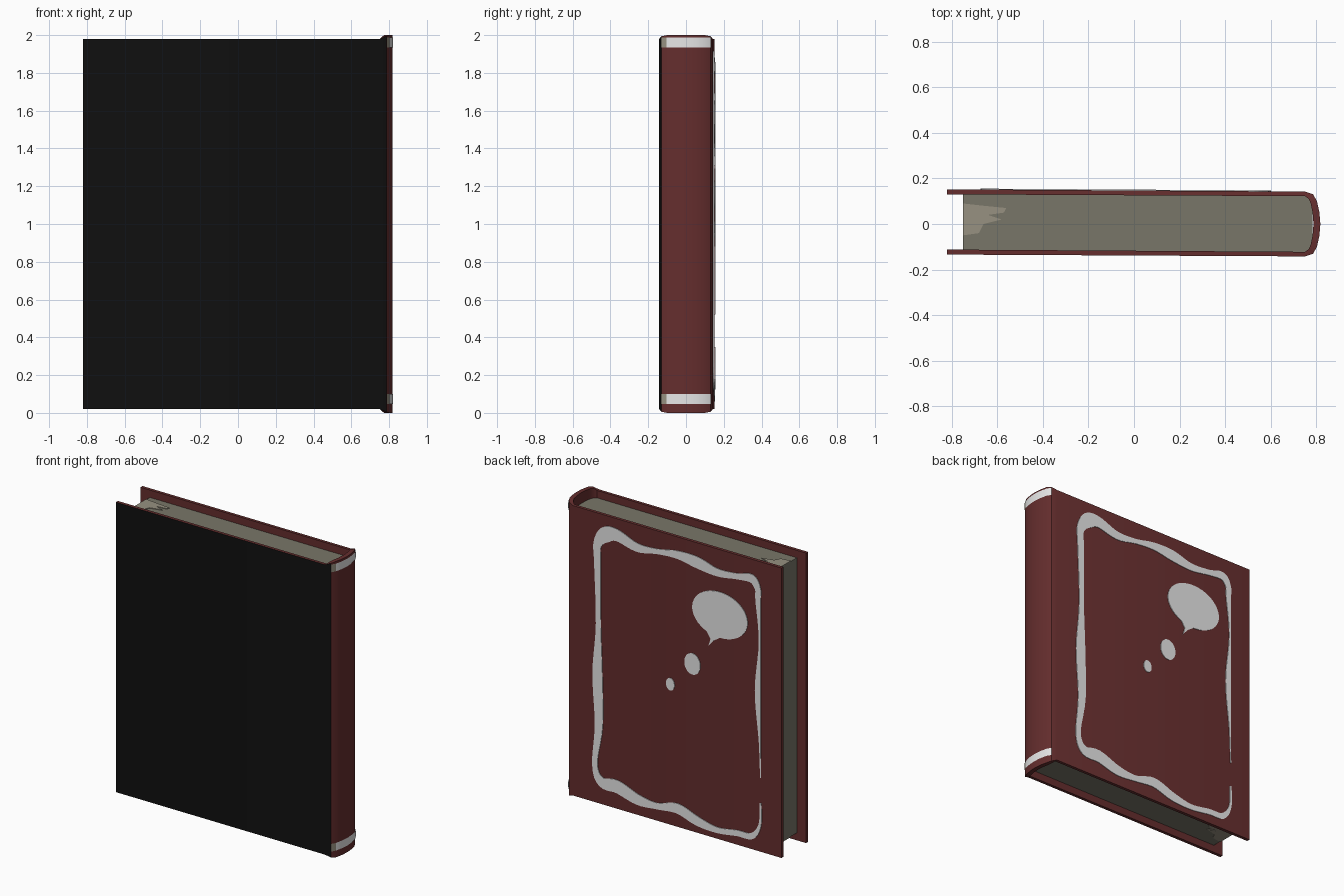
import bpy, bmesh, math
from mathutils import Vector

cube = bpy.data.objects.get("Cube")
if cube:
    bpy.data.objects.remove(cube, do_unlink=True)


def material(name, rgb, rough=0.8):
    mat = bpy.data.materials.new(name)
    mat.use_nodes = True
    mat.diffuse_color = (*rgb, 1)
    bsdf = mat.node_tree.nodes["Principled BSDF"]
    bsdf.inputs["Base Color"].default_value = (*rgb, 1)
    bsdf.inputs["Roughness"].default_value = rough
    return mat


red = material("dark red cloth", (0.13, 0.027, 0.027))
black = material("black cloth", (0.005, 0.005, 0.005))
white = material("pale ornament", (0.85, 0.85, 0.85))
paper = material("paper", (0.19, 0.183, 0.14))
light_paper = material("light paper", (0.31, 0.285, 0.22))


def finish(name, bm, mats, smooth=False):
    bmesh.ops.recalc_face_normals(bm, faces=bm.faces)
    mesh = bpy.data.meshes.new(name)
    bm.to_mesh(mesh)
    bm.free()
    for mat in mats:
        mesh.materials.append(mat)
    obj = bpy.data.objects.new(name, mesh)
    bpy.context.collection.objects.link(obj)
    if smooth:
        bpy.ops.object.select_all(action="DESELECT")
        obj.select_set(True)
        bpy.context.view_layer.objects.active = obj
        bpy.ops.object.shade_smooth_by_angle(angle=math.radians(35))
    return obj


def extrude(bm, faces, offset):
    """Give flat faces a thickness along offset."""
    made = bmesh.ops.extrude_face_region(bm, geom=faces, use_keep_orig=True)
    verts = [g for g in made["geom"] if isinstance(g, bmesh.types.BMVert)]
    bmesh.ops.translate(bm, vec=offset, verts=verts)


def prism(name, points, offset, mat):
    bm = bmesh.new()
    extrude(bm, [bm.faces.new([bm.verts.new(p) for p in points])], Vector(offset))
    return finish(name, bm, [mat])


# Cover: a folded board around a rounded spine, with a slightly taller spine
half = [(0.75, 0.142), (0.785, 0.13), (0.802, 0.1), (0.813, 0.05)]
half_in = [(0.75, 0.122), (0.766, 0.11), (0.775, 0.09), (0.783, 0.05)]
flip = lambda pts: [(x, -y) for x, y in reversed(pts)]
outer = [(-0.82, 0.152)] + half + [(0.817, 0)] + flip(half) + [(-0.82, -0.134)]
inner = [(-0.82, 0.13)] + half_in + [(0.787, 0)] + flip(half_in) + [(-0.82, -0.112)]

bm = bmesh.new()
rings = []
for (ox, oy), (ix, iy) in zip(outer, inner):
    lift = 0.02 * min(1, max(0, (ox - 0.75) / 0.05))
    low, high = 0.02 - lift, 1.98 + lift
    rings.append([bm.verts.new(p) for p in
                  ((ox, oy, low), (ox, oy, high), (ix, iy, high), (ix, iy, low))])
for a, b in zip(rings, rings[1:]):
    for k in range(4):
        n = (k + 1) % 4
        face = bm.faces.new((a[k], a[n], b[n], b[k]))
        # outer front board is black, everything else red
        face.material_index = int(k == 0 and face.calc_center_median().y < -0.132)
bm.faces.new(rings[0])
bm.faces.new(rings[-1])
finish("cover", bm, [red, black], smooth=True)

# Page block
block = [(-0.75, 0.131)] + half_in + flip(half_in) + [(-0.75, -0.113)]
prism("pages", [(x, y, 0.07) for x, y in block], (0, 0, 1.86), paper)

# Worn lighter patch at the fore edge of the page ends
worn = [(-0.75, 0.09), (-0.66, 0.08), (-0.56, 0.07), (-0.57, 0.05), (-0.64, 0.04),
        (-0.58, 0.02), (-0.66, 0), (-0.68, -0.04), (-0.75, -0.05)]
for label, z in (("top", 1.93), ("bottom", 0.066)):
    prism("worn_patch_" + label, [(x, y, z) for x, y in worn], (0, 0, 0.004), light_paper)

# Bands at both ends of the spine
for label, z in (("top", 1.935), ("bottom", 0.047)):
    bm = bmesh.new()
    rim = [(x + 0.003, y * 1.02) for x, y in outer[2:-2]]
    cols = [[bm.verts.new((x, y, z + h)) for h in (0, 0.052)] for x, y in rim]
    for i, (a, b) in enumerate(zip(cols, cols[1:])):
        face = bm.faces.new((a[0], b[0], b[1], a[1]))
        face.material_index = int(i == len(cols) - 2)
    finish("spine_band_" + label, bm, [white, light_paper], smooth=True)


# Ornaments lie on the slightly tilted back board
def on_board(x, z):
    return (x, 0.152 - 0.01 * (x + 0.82) / 1.57 - 0.001, z)


PROUD = Vector((0, 0.005, 0))


def ellipse(cx, cz, rx, rz, start=0, sweep=360, steps=40):
    angles = [math.radians(start + sweep * i / steps) for i in range(steps)]
    return [on_board(cx + rx * math.cos(a), cz + rz * math.sin(a)) for a in angles]


# Speech bubble with its tail, and two thought dots
tail = [on_board(*p) for p in ((-0.27, 1.4), (-0.36, 1.385), (-0.315, 1.355),
                               (-0.275, 1.31), (-0.29, 1.36))]
bubble = ellipse(-0.36, 1.54, 0.208, 0.155, start=-62, sweep=328)
prism("speech_bubble", bubble + tail[1:], PROUD, white)
prism("large_dot", ellipse(-0.153, 1.153, 0.06, 0.072), PROUD, white)
prism("small_dot", ellipse(0.013, 0.971, 0.032, 0.042), PROUD, white)

# Wavy border: centre x, z and width along its path
border = [(-.665, .35, .012), (-.66, .2, .02), (-.6, .11, .04), (-.49, .1, .04),
          (-.34, .08, .04), (-.19, .1, .065), (-.04, .145, .07), (.11, .12, .043),
          (.26, .125, .075), (.41, .17, .09), (.53, .17, .07), (.58, .28, .04),
          (.55, .55, .06), (.56, .89, .075), (.553, 1.23, .038), (.56, 1.64, .05),
          (.56, 1.77, .06), (.5, 1.85, .1), (.415, 1.87, .082), (.263, 1.828, .06),
          (.11, 1.842, .035), (-.04, 1.86, .055), (-.19, 1.848, .08),
          (-.34, 1.822, .054), (-.49, 1.836, .04), (-.6, 1.85, .06),
          (-.645, 1.79, .045), (-.647, 1.71, .04), (-.66, 1.437, .015),
          (-.645, 1.1, .045), (-.66, .76, .015), (-.665, .52, .006)]
pts = [Vector(p) for p in border]
pts = [pts[0]] + pts + [pts[-1]]
path = []
for a, b, c, d in zip(pts, pts[1:], pts[2:], pts[3:]):
    for i in range(5):
        t = i / 5
        path.append(b + (c - a) * (t / 2) + (a * 2 - b * 5 + c * 4 - d) * (t * t / 2)
                    + (b * 3 - a - c * 3 + d) * (t ** 3 / 2))
path.append(pts[-1])

bm = bmesh.new()
edges = []
for i, p in enumerate(path):
    way = path[min(i + 1, len(path) - 1)] - path[max(i - 1, 0)]
    side = Vector((-way.y, way.x)).normalized() * max(p.z, 0.004) / 2
    edges.append([bm.verts.new(on_board(p.x + s * side.x, p.y + s * side.y))
                  for s in (-1, 1)])
strip = [bm.faces.new((a[0], a[1], b[1], b[0])) for a, b in zip(edges, edges[1:])]
extrude(bm, strip, PROUD)
finish("wavy_border", bm, [white])
